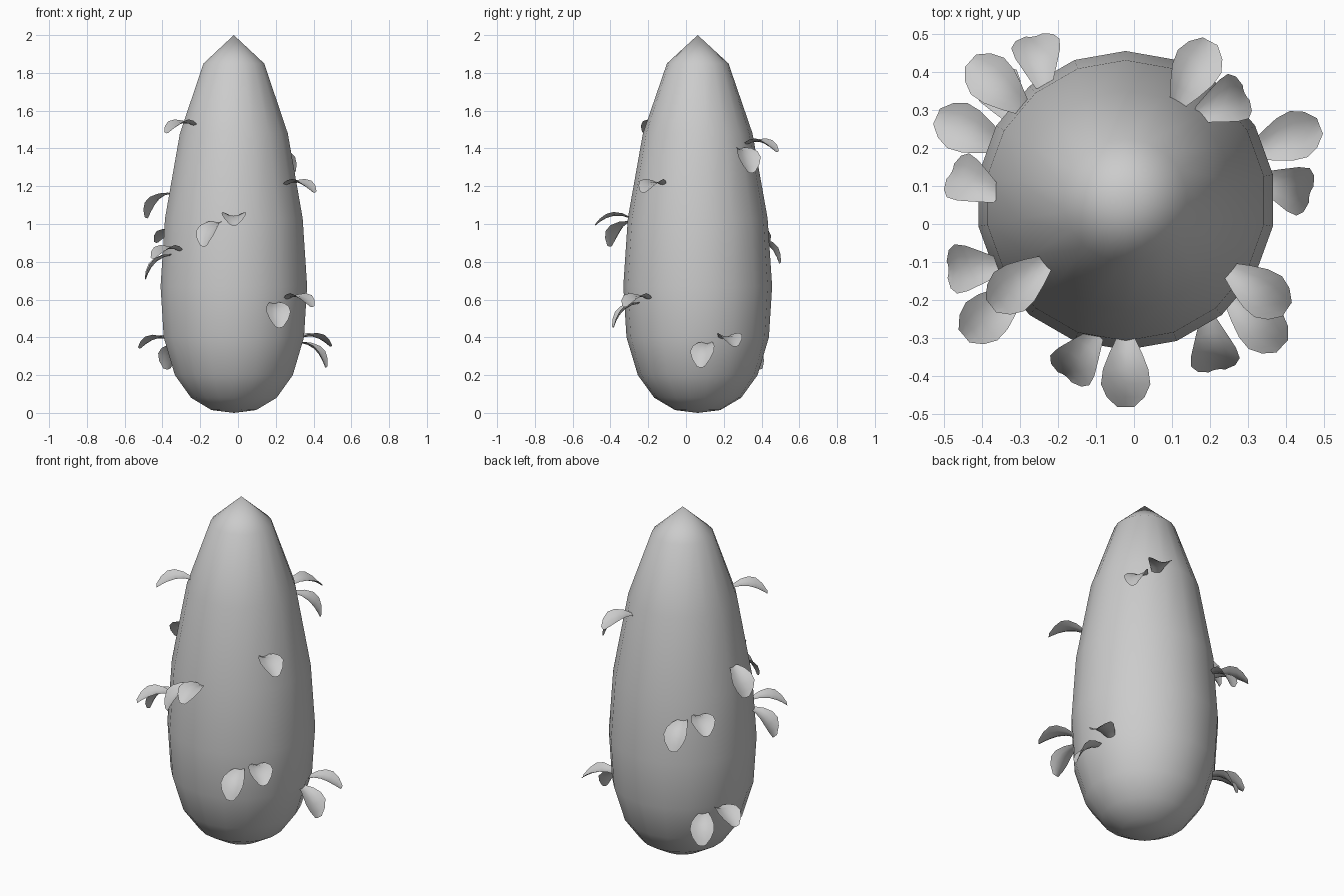
import bpy, bmesh
from math import sin, cos, pi, radians
from mathutils import Vector, Matrix

if "Cube" in bpy.data.objects:
    bpy.data.objects.remove(bpy.data.objects["Cube"])

CX, CY, SIDES = -0.022, 0.062, 18
PROFILE = [(0.12, 0.015), (0.23, 0.08), (0.317, 0.2), (0.377, 0.4), (0.394, 0.67),
           (0.37, 1.03), (0.29, 1.48), (0.163, 1.85)]


def finish(name, bm, angle=None):
    bmesh.ops.recalc_face_normals(bm, faces=bm.faces)
    mesh = bpy.data.meshes.new(name)
    bm.to_mesh(mesh)
    bm.free()
    for p in mesh.polygons:
        p.use_smooth = True
    ob = bpy.data.objects.new(name, mesh)
    bpy.context.collection.objects.link(ob)
    return ob


def radius(z):
    # body radius at a height
    for (r0, z0), (r1, z1) in zip(PROFILE, PROFILE[1:]):
        if z0 <= z <= z1:
            return r0 + (r1 - r0) * (z - z0) / (z1 - z0)
    return 0


# Tapered body with pointed top
bm = bmesh.new()
rings = []
for r, z in PROFILE:
    rings.append([bm.verts.new((CX + r * cos(pi / 2 + 2 * pi * i / SIDES),
                                CY + r * sin(pi / 2 + 2 * pi * i / SIDES), z))
                  for i in range(SIDES)])
bottom = bm.verts.new((CX, CY, 0))
top = bm.verts.new((CX, CY, 2))
for i in range(SIDES):
    j = (i + 1) % SIDES
    for a, b in zip(rings, rings[1:]):
        bm.faces.new((a[i], a[j], b[j], b[i]))
    bm.faces.new((bottom, rings[0][j], rings[0][i]))
    bm.faces.new((top, rings[-1][i], rings[-1][j]))
finish("body", bm)

# Leaf outline: distance out, half width, arch height
LEAF = [(0, 0.022, 0), (0.04, 0.042, 0.015), (0.085, 0.06, 0.018),
        (0.125, 0.065, 0.008), (0.16, 0.05, -0.01), (0.188, 0.022, -0.03)]


def leaf(name, base_angle, direction, z, pitch):
    bm = bmesh.new()
    rows = [[bm.verts.new((d, w * t, h + 0.022 * t * t * w / 0.065))
             for t in (-1, -0.5, 0, 0.5, 1)] for d, w, h in LEAF]
    for a, b in zip(rows, rows[1:]):
        for i in range(4):
            bm.faces.new((a[i], b[i], b[i + 1], a[i + 1]))
    r = radius(z) - 0.012
    a = radians(base_angle)
    bm.transform(Matrix.Translation(Vector((CX + r * cos(a), CY + r * sin(a), z)))
                 @ Matrix.Rotation(radians(direction), 4, 'Z')
                 @ Matrix.Rotation(radians(pitch), 4, 'Y'))
    return finish(name, bm)


# Leaf clusters: angle, height, has level leaf, has drooping leaf
CLUSTERS = [(218, 1.52, 1, 0), (190, 1.18, 0, 1), (-34, 1.205, 1, 0),
            (270, 1.03, 1, 1), (220, 0.855, 1, 1), (138, 0.94, 1, 1),
            (156, 0.38, 1, 1), (62, 1.42, 1, 1), (21, 0.39, 1, 1), (-43, 0.6, 1, 1)]
for n, (ang, z, level, droop) in enumerate(CLUSTERS, 1):
    if level:
        leaf(f"level_leaf_{n}", ang, ang, z, 3)
    if droop:
        leaf(f"drooping_leaf_{n}", ang - 12, ang - 37, z - 0.02, 34)
